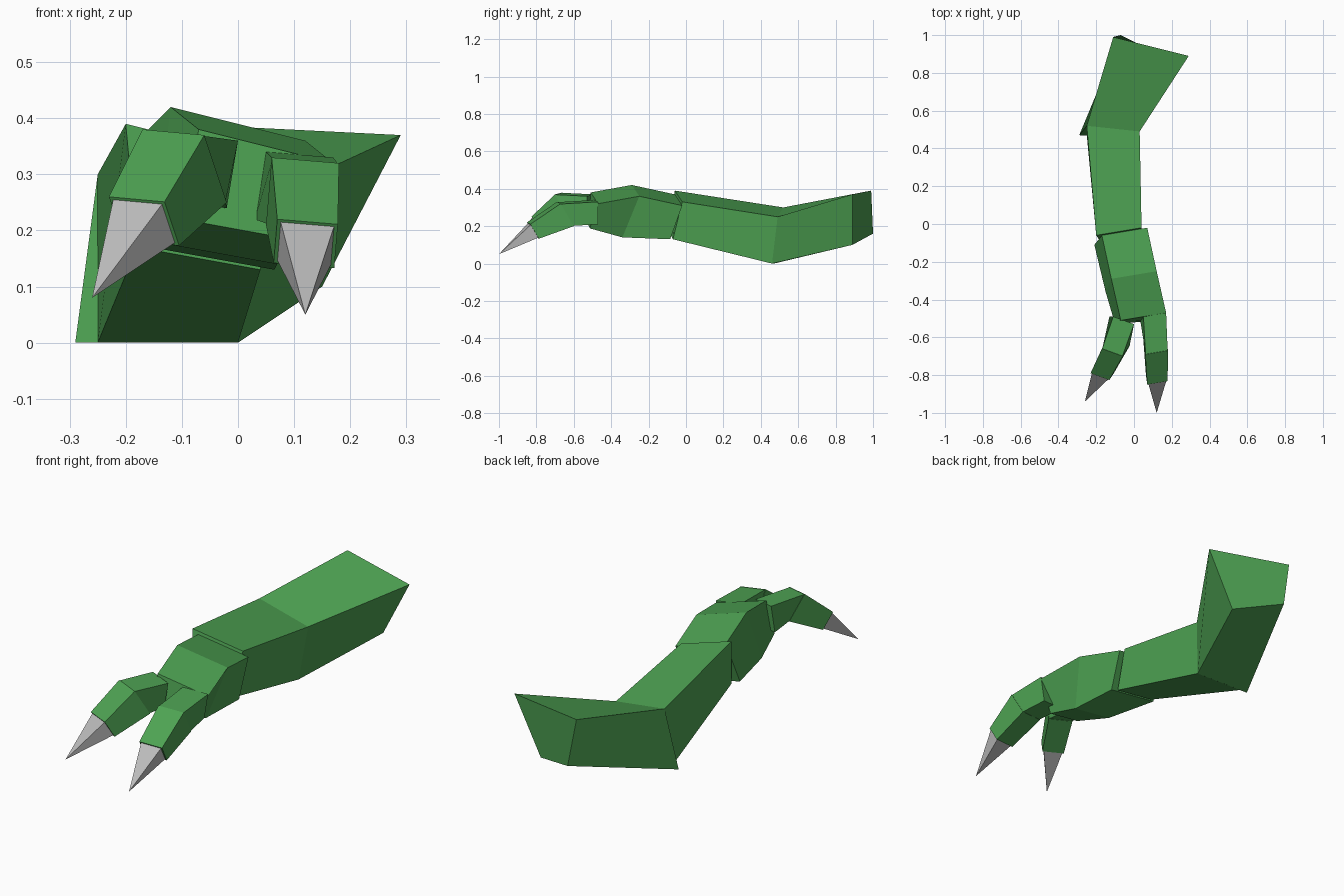
import bpy
import bmesh
from mathutils import Vector

default_cube = bpy.data.objects.get("Cube")
if default_cube:
    bpy.data.objects.remove(default_cube, do_unlink=True)


def make_material(name, colour):
    material = bpy.data.materials.new(name)
    material.use_nodes = True
    material.diffuse_color = colour
    shader = next(node for node in material.node_tree.nodes if node.type == "BSDF_PRINCIPLED")
    shader.inputs["Base Color"].default_value = colour
    return material


green_skin = make_material("green skin", (0.075, 0.36, 0.085, 1))
grey_claw = make_material("grey claw", (0.5, 0.5, 0.5, 1))


def section(corner, across, drop, under=None):
    """Four corners of a cut: a top edge, and a lower edge dropped below it."""
    top = Vector(corner)
    bottom = top + Vector(drop)
    return [top, top + Vector(across), bottom + Vector(under or across), bottom]


def shrink(corners, amount):
    """Scale a section about its own centre."""
    centre = sum(corners, Vector()) / len(corners)
    return [centre.lerp(corner, amount) for corner in corners]


def loft(name, material, sections):
    """Skin a row of sections into one closed, flat-shaded solid."""
    bm = bmesh.new()
    rings = [[bm.verts.new(corner) for corner in corners] for corners in sections]
    for back, front in zip(rings, rings[1:]):
        for i in range(len(back)):
            bm.faces.new((back[i - 1], back[i], front[i], front[i - 1]))
    bm.faces.new(rings[0])
    bm.faces.new(rings[-1])
    # Merge the corners of a section that has been shrunk to a point
    bmesh.ops.remove_doubles(bm, verts=bm.verts, dist=0.001)
    bmesh.ops.recalc_face_normals(bm, faces=bm.faces)
    mesh = bpy.data.meshes.new(name)
    bm.to_mesh(mesh)
    bm.free()
    mesh.materials.append(material)
    limb = bpy.data.objects.new(name, mesh)
    bpy.context.scene.collection.objects.link(limb)


def finger(side, across, curl, base, knuckle, end, tip):
    """Two joints that narrow towards a pointed claw."""
    across = Vector(across)
    curl = Vector(curl)
    root = section(base, across, (-0.02, 0, -0.12))
    bend = section(knuckle, across, curl)
    nail_bed = section(end, across * 0.9, curl * 0.65)
    loft(side + "_finger_base", green_skin, [root, shrink(bend, 0.97)])
    loft(side + "_finger_end", green_skin, [bend, nail_bed])
    claw_base = shrink(nail_bed, 0.88)
    loft(side + "_claw", grey_claw, [claw_base, [Vector(tip)] * len(claw_base)])


# Upper arm, which flares a little past the forearm at the elbow
elbow = (-0.25, 0.52, 0.3)
elbow_across = Vector((0.28, -0.03, -0.05))
elbow_drop = Vector((0, -0.05, -0.3))
elbow_under = Vector((0.25, -0.01, 0))
flare = Vector((0.04, 0, 0))
shoulder_cut = section((-0.11, 0.99, 0.39), (0.4, -0.1, -0.02),
                       (0.04, 0.01, -0.23), (0.22, -0.11, -0.06))
loft("upper_arm", green_skin, [
    shoulder_cut,
    section(elbow, elbow_across, elbow_drop - flare, elbow_under + flare),
])

# Forearm, tapering to the wrist
back_edge = Vector((0.24, 0.04, -0.06))
palm_edge = Vector((0.22, 0.02, -0.04))
loft("forearm", green_skin, [
    section(elbow, elbow_across, elbow_drop, elbow_under),
    section((-0.2, -0.06, 0.39), back_edge, (0.02, -0.03, -0.22), palm_edge),
])

# Hand, highest at its middle and narrow underneath at the front
loft("hand", green_skin, [
    section((-0.17, -0.06, 0.37), back_edge, (-0.04, -0.05, -0.19), palm_edge * 1.25),
    section((-0.12, -0.29, 0.42), back_edge, (-0.03, -0.07, -0.24), palm_edge),
    section((-0.07, -0.51, 0.38), back_edge, (-0.03, -0.02, -0.16), palm_edge * 0.8),
])

# Fingers
finger("right", across=(0.11, -0.04, -0.01), curl=(0.04, 0.06, -0.12),
       base=(-0.11, -0.49, 0.37), knuckle=(-0.17, -0.66, 0.38),
       end=(-0.23, -0.79, 0.26), tip=(-0.26, -0.94, 0.08))
finger("left", across=(0.12, 0.02, -0.01), curl=(-0.01, 0.07, -0.12),
       base=(0.05, -0.49, 0.34), knuckle=(0.06, -0.69, 0.33),
       end=(0.07, -0.85, 0.22), tip=(0.12, -1, 0.05))
